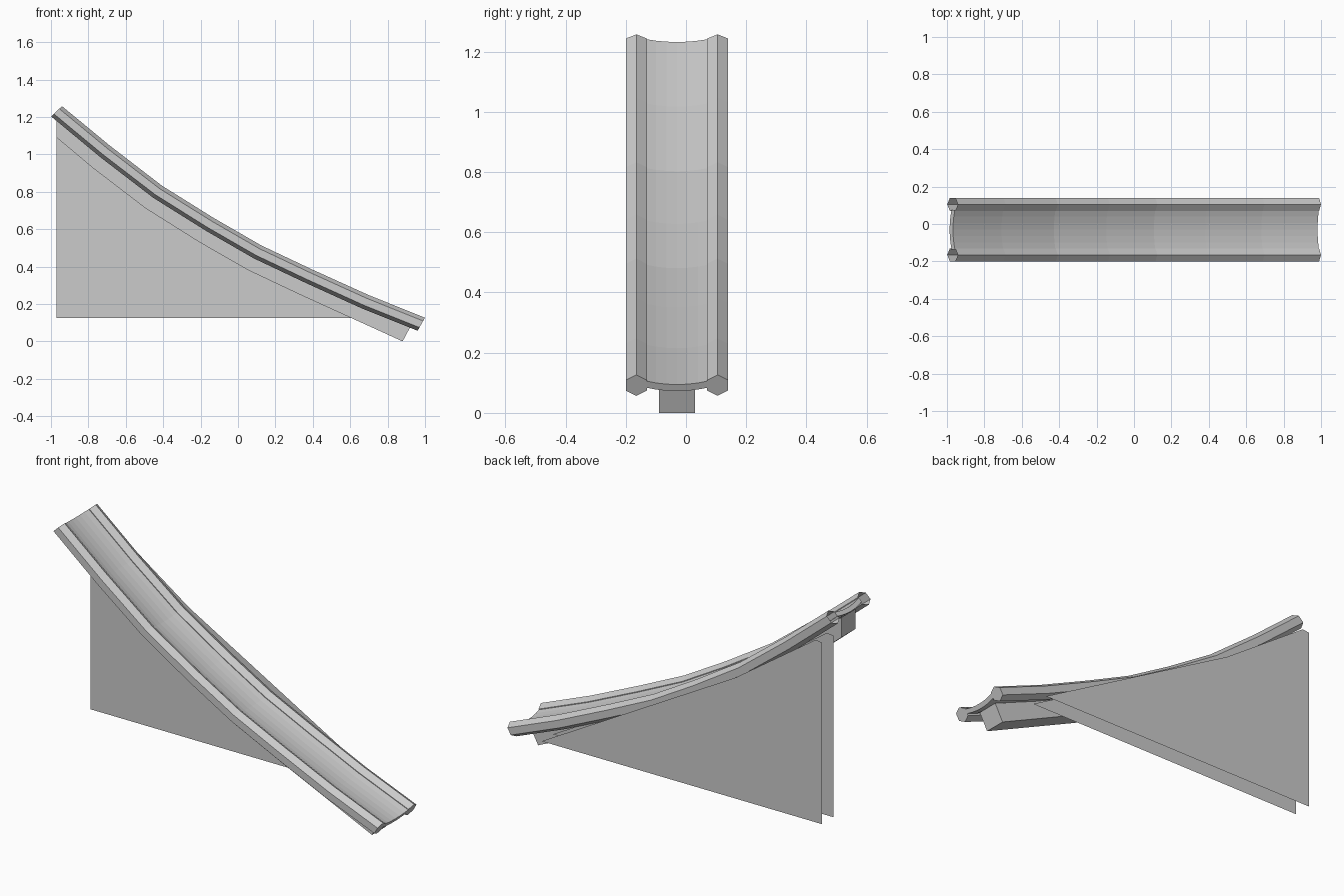
import bpy, bmesh
from math import sin, cos, radians

if "Cube" in bpy.data.objects:
    bpy.data.objects.remove(bpy.data.objects["Cube"])

# Slide path stations: centre x, z and the normal of the cross-section there
PATH = [(-.97, 1.23, .72, .69), (-.71, 1.015, .6, .8), (-.43, .80, .58, .81),
        (-.15, .625, .53, .85), (.105, .478, .49, .87), (.38, .348, .45, .89),
        (.68, .212, .44, .90), (.98, .0915, .49, .87)]
MID_Y = -.03


def finish(name, bm):
    bmesh.ops.recalc_face_normals(bm, faces=bm.faces)
    mesh = bpy.data.meshes.new(name)
    bm.to_mesh(mesh)
    bm.free()
    obj = bpy.data.objects.new(name, mesh)
    bpy.context.collection.objects.link(obj)
    return obj


def loft(name, rings, cap_start=True, cap_end=True):
    bm = bmesh.new()
    loops = [[bm.verts.new(p) for p in ring] for ring in rings]
    n = len(loops[0])
    for a, b in zip(loops, loops[1:]):
        for i in range(n):
            j = (i + 1) % n
            bm.faces.new((a[i], a[j], b[j], b[i]))
    if cap_start:
        bm.faces.new(loops[0])
    if cap_end:
        bm.faces.new(loops[-1])
    return finish(name, bm)


def sweep(profile):
    # profile points are (y, offset along the station normal)
    return [[(x + nx * h, y, z + nz * h) for y, h in profile]
            for x, z, nx, nz in PATH]


# Hexagonal side rails, open at the top end
for name, y in (("front_rail", MID_Y - .135), ("back_rail", MID_Y + .135)):
    hexagon = [(y + .04 * sin(radians(60 * i)), .04 * cos(radians(60 * i)))
               for i in range(6)]
    loft(name, sweep(hexagon), cap_start=False)

# Curved sliding bed between the rails
steps = [-1 + i / 3 for i in range(7)]
upper = [(MID_Y + .105 * t, .003 + .014 * t * t) for t in steps]
lower = [(y, h - .025) for y, h in reversed(upper)]
loft("slide_bed", sweep(upper + lower))

# Support beam under the bed, with its own trimmed ends
tops = [(x - .018 * nx, z - .018 * nz) for x, z, nx, nz in PATH]
bottoms = [(x - .11 * nx, z - .11 * nz) for x, z, nx, nz in PATH]
tops[0], bottoms[0] = (-.97, 1.20), (-.97, 1.09)
tops[-1], bottoms[-1] = (.928, .09), (.88, 0)
y0, y1 = MID_Y - .06, MID_Y + .06
loft("support_beam", [[(t[0], y0, t[1]), (t[0], y1, t[1]),
                       (b[0], y1, b[1]), (b[0], y0, b[1])]
                      for t, b in zip(tops, bottoms)])

# Two flat triangular side panels
outline = [(-.97, .125), (.74, .125), (-.44, .79), (-.93, 1.13), (-.97, 1.125)]
for name, y in (("inner_side_panel", .1), ("outer_side_panel", .2)):
    bm = bmesh.new()
    bm.faces.new([bm.verts.new((x, y, z)) for x, z in outline])
    finish(name, bm)
